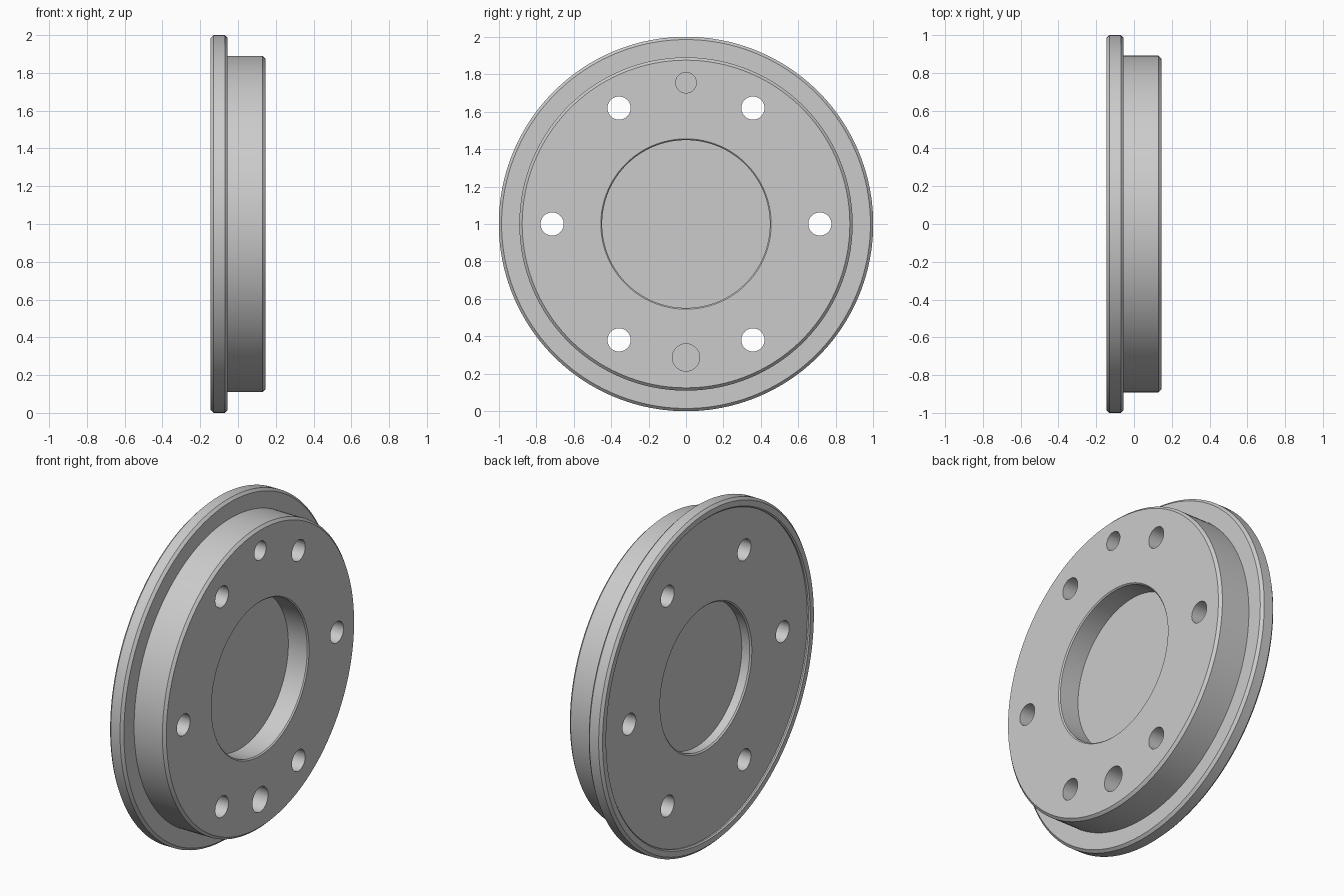
import bpy, bmesh, math
from mathutils import Matrix, Vector

cube = bpy.data.objects.get("Cube")
if cube:
    bpy.data.objects.remove(cube, do_unlink=True)

CENTRE = Vector((0, 0, 1))
SEGMENTS = 160

grey = bpy.data.materials.new("plain grey")
grey.use_nodes = True
colour = (0.6, 0.6, 0.6, 1)
grey.diffuse_color = colour
grey.node_tree.nodes["Principled BSDF"].inputs["Base Color"].default_value = colour


def add_object(name, bm):
    bmesh.ops.recalc_face_normals(bm, faces=bm.faces)
    mesh = bpy.data.meshes.new(name)
    bm.to_mesh(mesh)
    bm.free()
    mesh.materials.append(grey)
    obj = bpy.data.objects.new(name, mesh)
    bpy.context.collection.objects.link(obj)
    return obj


def lathe(name, profile):
    """Turn an (x, radius) profile about the x axis."""
    bm = bmesh.new()
    verts = [bm.verts.new(CENTRE + Vector((x, 0, r))) for x, r in profile]
    edges = [bm.edges.new(pair) for pair in zip(verts, verts[1:])]
    bmesh.ops.spin(bm, geom=verts + edges, cent=CENTRE, axis=(1, 0, 0),
                   angle=math.tau, steps=SEGMENTS, use_duplicate=False)
    bmesh.ops.remove_doubles(bm, verts=bm.verts, dist=0.0001)
    return add_object(name, bm)


def add_drill(bm, y, z, radius, x_start, x_end):
    place = Matrix.Translation(CENTRE + Vector(((x_start + x_end) / 2, y, z)))
    bmesh.ops.create_cone(bm, cap_ends=True, segments=48, radius1=radius,
                          radius2=radius, depth=x_end - x_start,
                          matrix=place @ Matrix.Rotation(math.pi / 2, 4, "Y"))


# Stepped disc: back recess, flange, raised boss and front recess
flange_disc = lathe("flange_disc", [
    (-0.07, 0), (-0.07, 0.42), (-0.122, 0.42), (-0.13, 0.428),
    (-0.13, 0.945), (-0.138, 0.945), (-0.145, 0.952),
    (-0.145, 0.985), (-0.13, 1), (-0.07, 1), (-0.055, 0.985),
    (-0.055, 0.89), (0.13, 0.89), (0.145, 0.875),
    (0.145, 0.455), (0.138, 0.448), (0.015, 0.448), (0.015, 0)])

# Six through holes and two blind dowel holes
bm = bmesh.new()
for i in range(6):
    a = i * math.tau / 6
    add_drill(bm, 0.715 * math.cos(a), 0.715 * math.sin(a), 0.062, -0.3, 0.3)
add_drill(bm, 0, 0.755, 0.055, -0.02, 0.3)
add_drill(bm, 0, -0.713, 0.073, -0.02, 0.3)
drills = add_object("hole_cutters", bm)
drills.hide_render = True

cut = flange_disc.modifiers.new("holes", "BOOLEAN")
cut.operation = "DIFFERENCE"
cut.solver = "EXACT"
cut.object = drills

bpy.ops.object.select_all(action="DESELECT")
flange_disc.select_set(True)
bpy.context.view_layer.objects.active = flange_disc
bpy.ops.object.modifier_apply(modifier=cut.name)
bpy.data.objects.remove(drills, do_unlink=True)
bpy.ops.object.shade_smooth_by_angle(angle=math.radians(30))
